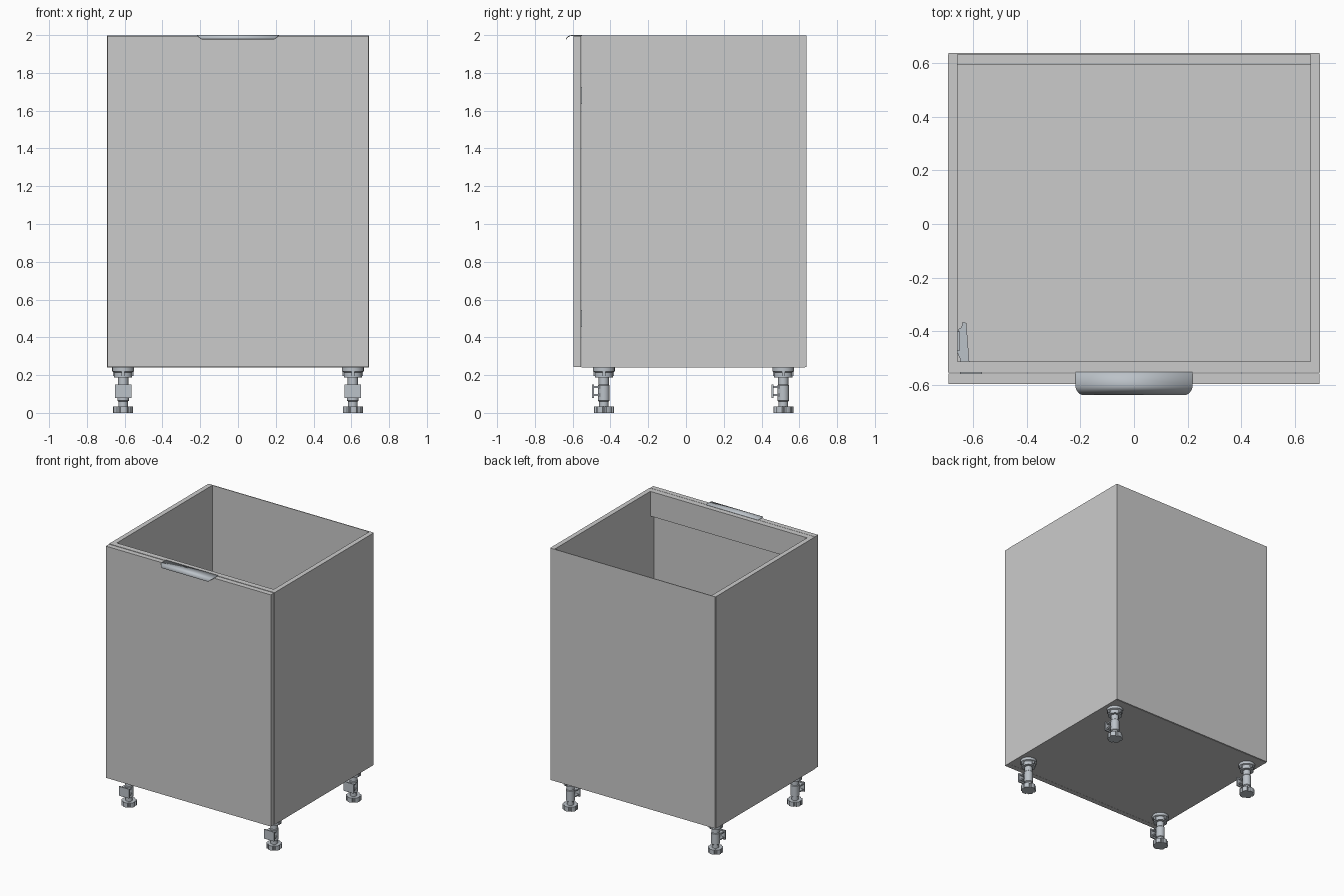
import bpy, bmesh, math

if "Cube" in bpy.data.objects:
    bpy.data.objects.remove(bpy.data.objects["Cube"])

steel = bpy.data.materials.new("steel")
steel.diffuse_color = (0.50, 0.54, 0.58, 1)
steel.use_nodes = True
steel.node_tree.nodes["Principled BSDF"].inputs["Base Color"].default_value = steel.diffuse_color


def finish(name, bm, mat=None, smooth=False):
    me = bpy.data.meshes.new(name)
    bm.to_mesh(me)
    bm.free()
    ob = bpy.data.objects.new(name, me)
    bpy.context.collection.objects.link(ob)
    if mat:
        me.materials.append(mat)
    if smooth:
        bpy.ops.object.select_all(action='DESELECT')
        ob.select_set(True)
        bpy.context.view_layer.objects.active = ob
        bpy.ops.object.shade_smooth_by_angle(angle=math.radians(35))
    return ob


def box(name, x, y, z, mat=None):
    """Box from (min, max) pairs on each axis."""
    bm = bmesh.new()
    bmesh.ops.create_cube(bm, size=1)
    for v in bm.verts:
        v.co = [r[0] if c < 0 else r[1] for c, r in zip(v.co, (x, y, z))]
    return finish(name, bm, mat)


def prism(name, pts, z0, z1, mat, loc=(0, 0), smooth=False):
    """Plan outline extruded between two heights."""
    bm = bmesh.new()
    face = bm.faces.new([bm.verts.new((x + loc[0], y + loc[1], z0)) for x, y in pts])
    ext = bmesh.ops.extrude_face_region(bm, geom=[face])
    for v in ext["geom"]:
        if isinstance(v, bmesh.types.BMVert):
            v.co.z = z1
    bmesh.ops.recalc_face_normals(bm, faces=bm.faces)
    return finish(name, bm, mat, smooth)


def lathe(name, profile, loc, mat, sides=24):
    """(radius, z) profile turned about a vertical axis, capped."""
    bm = bmesh.new()
    rings = []
    for r, z in profile:
        rings.append([bm.verts.new((loc[0] + r * math.cos(2 * math.pi * i / sides),
                                    loc[1] + r * math.sin(2 * math.pi * i / sides), z))
                      for i in range(sides)])
    for a, b in zip(rings, rings[1:]):
        for i in range(sides):
            j = (i + 1) % sides
            bm.faces.new((a[i], a[j], b[j], b[i]))
    bm.faces.new(rings[0][::-1])
    bm.faces.new(rings[-1])
    return finish(name, bm, mat, True)


W, T = 0.693, 0.036          # half width, board thickness
BOT, TOP = 0.24, 1.997
IN = W - T

# carcass boards
for side, s in (("left", -1), ("right", 1)):
    box(side + "_side_panel", sorted((s * W, s * IN)), (-0.553, 0.631), (BOT, TOP))
box("bottom_panel", (-IN, IN), (-0.553, 0.631), (BOT, BOT + T))
box("back_panel", (-W + .002, W - .002), (0.631, 0.637), (BOT + .002, TOP))
box("front_top_rail", (-IN, IN), (-0.553, -0.511), (1.81, TOP))
box("shelf", (-IN, IN), (-0.52, 0.595), (1.10, 1.10 + T))

# door
box("door", (-W + .002, W - .002), (-0.595, -0.557), (BOT + .002, TOP - .001))

# edge pull: bent sheet with rounded front corners
bm = bmesh.new()
prof = [(-0.55, 2.0), (-0.60, 2.0), (-0.608, 1.9995), (-0.615, 1.998),
        (-0.622, 1.995), (-0.628, 1.991), (-0.633, 1.986), (-0.637, 1.979)]
rows = []
for y, z in prof:
    d = max(0, -0.60 - y)
    hw = 0.218 - (0.04 - math.sqrt(0.04 ** 2 - d ** 2))
    rows.append((bm.verts.new((-hw, y, z)), bm.verts.new((hw, y, z))))
for (l0, r0), (l1, r1) in zip(rows, rows[1:]):
    bm.faces.new((l0, l1, r1, r0))
pull = finish("door_pull", bm, steel, True)
mod = pull.modifiers.new("thickness", 'SOLIDIFY')
mod.thickness, mod.offset = 0.004, -1

# hinges on the left side
arm = [(-0.613, -0.54), (-0.613, -0.51), (-0.624, -0.368), (-0.638, -0.365),
       (-0.642, -0.385), (-0.652, -0.39), (-0.657, -0.41), (-0.657, -0.48),
       (-0.648, -0.50), (-0.648, -0.54)]
for label, z in (("lower", 0.50), ("upper", 1.68)):
    prism(label + "_hinge_arm", arm, z - 0.02, z + 0.02, steel)
    box(label + "_hinge_plate", (-0.658, -0.648), (-0.47, -0.40), (z - .05, z + .05), steel)
    box(label + "_hinge_cup", (-0.648, -0.565), (-0.558, -0.535), (z - .045, z + .045), steel)

# adjustable legs
foot_outline = []
for i in range(48):
    a = 2 * math.pi * i / 48
    r = 0.046 if i % 8 in (0, 1) else 0.053
    foot_outline.append((r * math.cos(a), r * math.sin(a)))

for xs, x in (("left", -0.608), ("right", 0.608)):
    for ys, y in (("front", -0.435), ("back", 0.515)):
        n = f"{ys}_{xs}_leg_"
        prism(n + "foot", foot_outline, 0, 0.035, steel, (x, y), True)
        lathe(n + "stem", [(0.025, 0.033), (0.025, 0.06), (0.031, 0.065), (0.031, 0.145),
                           (0.027, 0.15), (0.027, 0.195)], (x, y), steel)
        lathe(n + "socket", [(0.048, 0.187), (0.048, 0.215), (0.058, 0.22),
                             (0.058, BOT)], (x, y), steel)
        # four ribs round the socket
        for k, (dx, dy) in enumerate(((0.055, 0.008), (0.008, 0.055))):
            box(n + f"rib_{k + 1}", (x - dx, x + dx), (y - dy, y + dy), (0.195, BOT), steel)
        # plinth clip
        box(n + "clip_plate", (x - .043, x + .043), (y - .062, y - .052), (0.08, 0.15), steel)
        for k, zz in enumerate((0.09, 0.132)):
            box(n + f"clip_jaw_{k + 1}", (x - .034, x + .034), (y - .054, y - .012),
                (zz, zz + 0.01), steel)
